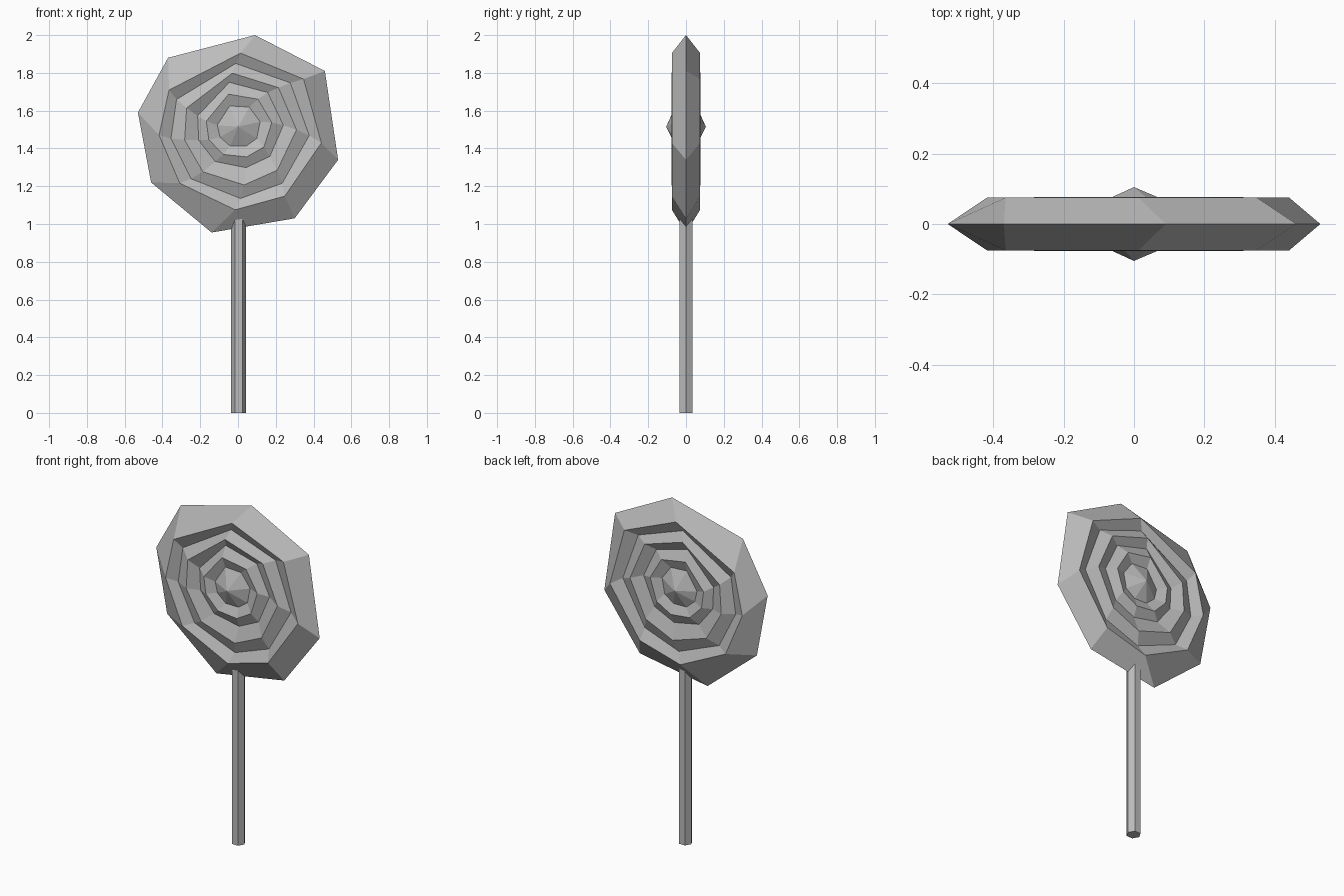
import bpy, bmesh, math
from mathutils import Vector

cube = bpy.data.objects.get("Cube")
if cube:
    bpy.data.objects.remove(cube, do_unlink=True)

grey = bpy.data.materials.new("plain_grey")
grey.use_nodes = True
colour = (0.5, 0.5, 0.5, 1)
grey.diffuse_color = colour
grey.node_tree.nodes["Principled BSDF"].inputs["Base Color"].default_value = colour

CENTRE_Z = 1.515
SIDES = 8


def add_object(name, bm):
    bmesh.ops.recalc_face_normals(bm, faces=bm.faces[:])
    mesh = bpy.data.meshes.new(name)
    bm.to_mesh(mesh)
    bm.free()
    mesh.materials.append(grey)
    obj = bpy.data.objects.new(name, mesh)
    bpy.context.collection.objects.link(obj)
    return obj


def radius_at(a, up, right, down, left):
    # Blend the four axis radii by direction
    c, s = math.cos(a), math.sin(a)
    return (right if c > 0 else left) * c * c + (up if s > 0 else down) * s * s


# Candy: a sharp rim, then ridge and groove rings winding to a raised tip
rim = [(0.09, 2.0), (0.46, 1.81), (0.53, 1.34), (0.30, 1.03),
       (-0.14, 0.955), (-0.46, 1.22), (-0.53, 1.59), (-0.37, 1.88)]
ridge_angles = [88, 36, -11, -56, -92, -136, -174, -208]
# depth, twist, radii up / right / down / left
rings = [(0.075, 0, (0.39, 0.45, 0.44, 0.42)),
         (0.047, 4, (0.335, 0.38, 0.38, 0.36)),
         (0.077, 8, (0.285, 0.31, 0.31, 0.29)),
         (0.050, 13, (0.24, 0.24, 0.22, 0.22)),
         (0.077, 18, (0.18, 0.18, 0.165, 0.17)),
         (0.055, 24, (0.12, 0.12, 0.11, 0.11))]

bm = bmesh.new()
loop = [bm.verts.new((x, 0, z)) for x, z in rim]
for depth, twist, radii in rings:
    new = []
    for deg in ridge_angles:
        a = math.radians(deg + twist)
        r = radius_at(a, *radii)
        new.append(bm.verts.new((r * math.cos(a), -depth, CENTRE_Z + r * math.sin(a))))
    for i in range(SIDES):
        j = (i + 1) % SIDES
        bm.faces.new((loop[i], loop[j], new[j], new[i]))
    loop = new
tip = bm.verts.new((0, -0.105, CENTRE_Z))
for i in range(SIDES):
    bm.faces.new((loop[i], loop[(i + 1) % SIDES], tip))

# Mirror the front relief to the back and weld along the rim
copy = bmesh.ops.duplicate(bm, geom=bm.verts[:] + bm.edges[:] + bm.faces[:])["geom"]
for v in copy:
    if isinstance(v, bmesh.types.BMVert):
        v.co.y = -v.co.y
bmesh.ops.remove_doubles(bm, verts=bm.verts[:], dist=0.0001)
add_object("candy_swirl", bm)

# Stick: hexagonal rod with a flat face at the front
bm = bmesh.new()
bmesh.ops.create_cone(bm, cap_ends=True, segments=6, radius1=0.039, radius2=0.039, depth=1.08)
corner = max(bm.verts, key=lambda v: v.co.x).co
if abs(corner.y) > 0.005:
    for v in bm.verts:
        v.co = Vector((v.co.y, v.co.x, v.co.z))
bmesh.ops.translate(bm, verts=bm.verts[:], vec=(0.003, 0, 0.54))
add_object("stick", bm)
